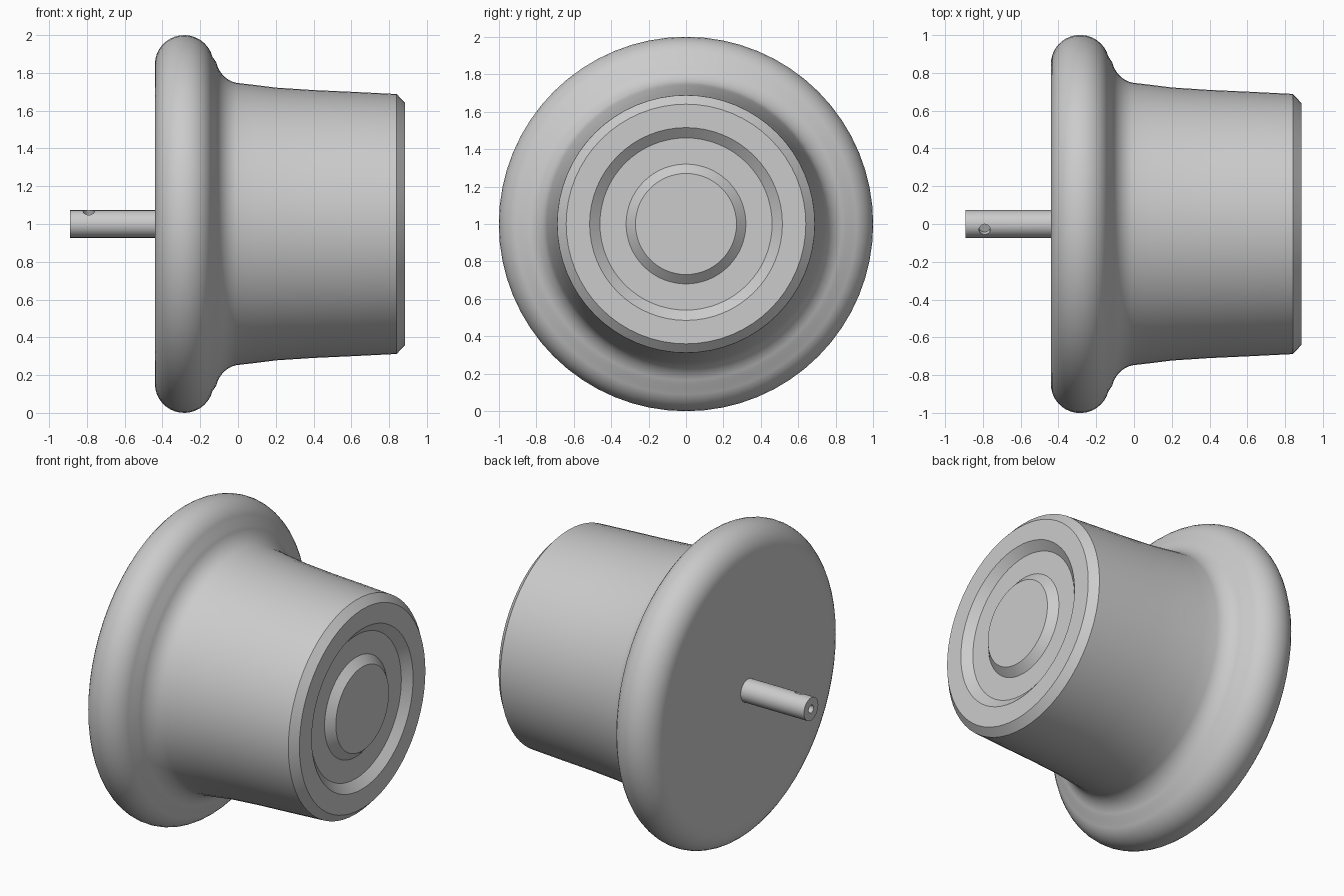
import bpy, bmesh
from math import pi, sin, cos, radians
from mathutils import Matrix, Vector

cube = bpy.data.objects.get("Cube")
if cube:
    bpy.data.objects.remove(cube, do_unlink=True)

grey = bpy.data.materials.new("light grey")
grey.use_nodes = True
grey.diffuse_color = (0.6, 0.6, 0.6, 1)
grey.node_tree.nodes["Principled BSDF"].inputs["Base Color"].default_value = (0.6, 0.6, 0.6, 1)


def add_object(name, bm):
    bmesh.ops.recalc_face_normals(bm, faces=bm.faces)
    mesh = bpy.data.meshes.new(name)
    bm.to_mesh(mesh)
    bm.free()
    mesh.materials.append(grey)
    obj = bpy.data.objects.new(name, mesh)
    bpy.context.collection.objects.link(obj)
    return obj


def turned(name, profile, steps):
    """Revolve (x, radius) points around the horizontal axis at z = 1."""
    bm = bmesh.new()
    verts = [bm.verts.new((x, 0, 1 + r)) for x, r in profile]
    edges = [bm.edges.new(pair) for pair in zip(verts, verts[1:])]
    bmesh.ops.spin(bm, geom=verts + edges, cent=(0, 0, 1), axis=(1, 0, 0),
                   angle=2 * pi, steps=steps)
    bmesh.ops.remove_doubles(bm, verts=bm.verts, dist=0.0005)
    return add_object(name, bm)


def arc(cx, cr, rx, rr, start, end, count):
    angles = [radians(start + (end - start) * i / count) for i in range(count + 1)]
    return [(cx + rx * cos(a), cr + rr * sin(a)) for a in angles]


def smooth(obj, angle):
    bpy.ops.object.select_all(action='DESELECT')
    obj.select_set(True)
    bpy.context.view_layer.objects.active = obj
    bpy.ops.object.shade_smooth_by_angle(angle=radians(angle))


# Knob: flat back, rounded flange, fillet, tapered grip and stepped end face
rim = arc(-0.285, 0.845, 0.155, 0.155, 180, 15, 16)
fillet = arc(0.015, 0.895, 0.135, 0.15, 195, 260, 7)
grip = [(0.08, 0.737), (0.2, 0.722), (0.4, 0.709), (0.6, 0.7), (0.84, 0.688)]
end_face = [(0.885, 0.64), (0.885, 0.515), (0.84, 0.46),
            (0.84, 0.32), (0.885, 0.27), (0.885, 0)]
knob = turned("knob", [(-0.44, 0)] + rim + fillet + grip + end_face, 64)
smooth(knob, 30)

# Shaft with an end bore and a tilted set-screw hole
shaft = turned("shaft", [(-0.42, 0), (-0.42, 0.073), (-0.89, 0.073),
                         (-0.89, 0.025), (-0.8, 0.025), (-0.8, 0)], 32)
bm = bmesh.new()
direction = Vector((0, -sin(radians(25)), cos(radians(25))))
bmesh.ops.create_cone(bm, cap_ends=True, segments=20, radius1=0.03, radius2=0.03, depth=0.08,
                      matrix=Matrix.Translation(Vector((-0.79, 0, 1)) + direction * 0.075)
                      @ Matrix.Rotation(radians(25), 4, 'X'))
cutter = add_object("screw_hole_cutter", bm)
cutter.hide_render = True
cutter.hide_set(True)
smooth(shaft, 30)
cut = shaft.modifiers.new("screw hole", 'BOOLEAN')
cut.operation = 'DIFFERENCE'
cut.solver = 'EXACT'
cut.object = cutter
